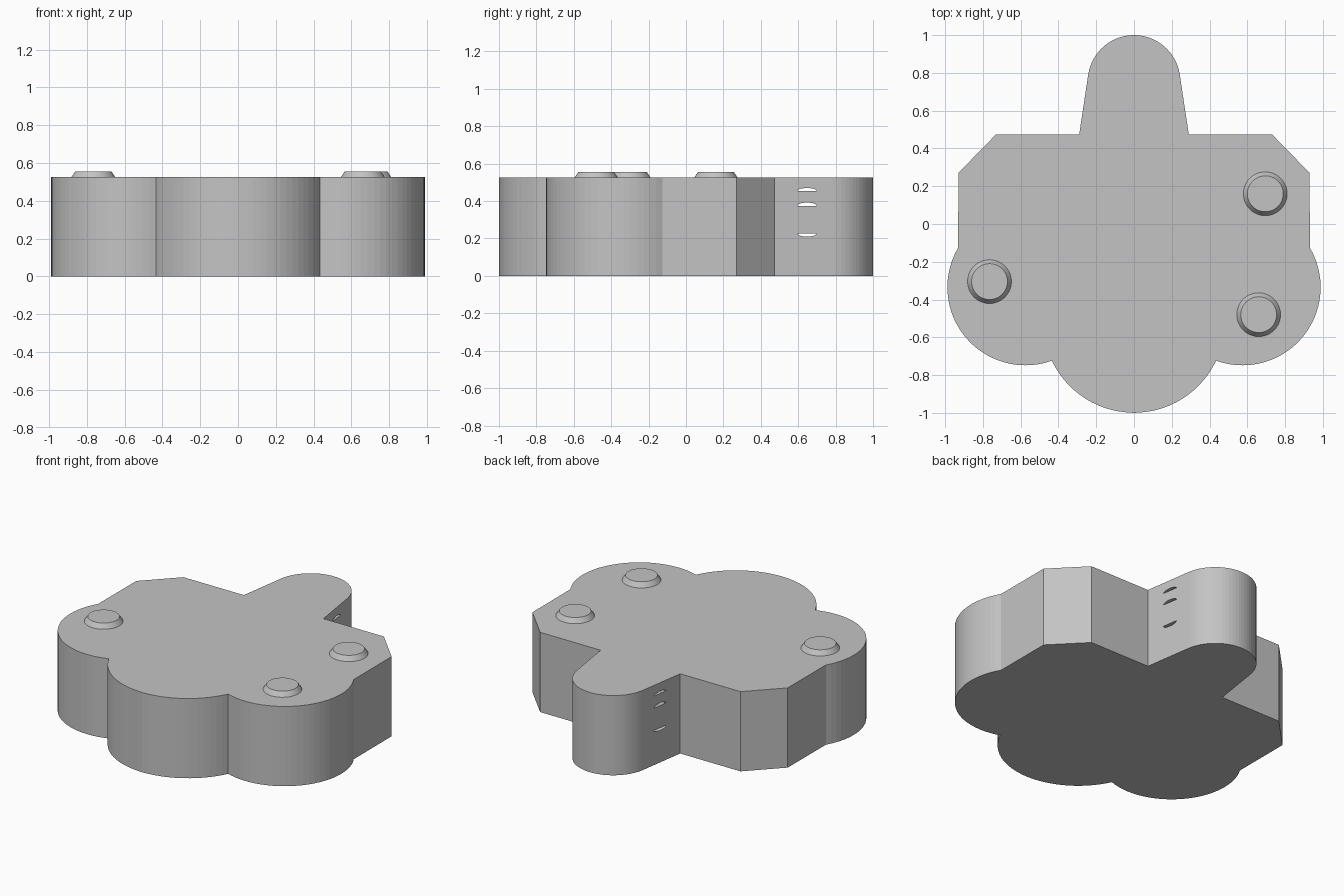
import bpy, bmesh, math

if "Cube" in bpy.data.objects:
    bpy.data.objects.remove(bpy.data.objects["Cube"])

HEIGHT = 0.525
grey = bpy.data.materials.new("plain_grey")
grey.diffuse_color = (0.55, 0.55, 0.55, 1)
grey.use_nodes = True
grey.node_tree.nodes["Principled BSDF"].inputs["Base Color"].default_value = grey.diffuse_color


def arc(cx, cy, r, a0, a1, n):
    """Points on an arc, angles in degrees."""
    return [(cx + r * math.cos(math.radians(a0 + (a1 - a0) * i / n)),
             cy + r * math.sin(math.radians(a0 + (a1 - a0) * i / n))) for i in range(n + 1)]


def finish(name, bm):
    bmesh.ops.recalc_face_normals(bm, faces=bm.faces)
    mesh = bpy.data.meshes.new(name)
    bm.to_mesh(mesh)
    bm.free()
    mesh.materials.append(grey)
    ob = bpy.data.objects.new(name, mesh)
    bpy.context.collection.objects.link(ob)
    return ob


def prism(bm, pts, shift):
    """Closed prism from a 3D outline moved along a vector."""
    face = bm.faces.new([bm.verts.new(p) for p in pts])
    new = bmesh.ops.extrude_face_region(bm, geom=[face])["geom"]
    bmesh.ops.translate(bm, vec=shift, verts=[v for v in new if isinstance(v, bmesh.types.BMVert)])


# Body: right half of the outline from front to back, then mirrored
half = arc(0, -0.518, 0.481, -90, -25.3, 14)
half += arc(0.575, -0.335, 0.413, -109.8, 30.5, 28)[1:]
half += [(0.93, 0.27), (0.73, 0.475), (0.29, 0.475)]
half += arc(0, 0.755, 0.245, 8, 90, 16)
half[0], half[-1] = (0, -1), (0, 1)
outline = half + [(-x, y) for x, y in half[-2:0:-1]]
bm = bmesh.new()
prism(bm, [(x, y, 0) for x, y in outline], (0, 0, HEIGHT))
body = finish("body", bm)

# Crescent slots through the neck: flat edge height, bulge direction
bm = bmesh.new()
for z, bulge in ((0.454, 0.016), (0.374, 0.018), (0.228, -0.018)):
    pts = [(-0.5, 0.647 + 0.052 * math.cos(math.pi * i / 10),
            z + bulge * math.sin(math.pi * i / 10)) for i in range(11)]
    prism(bm, pts, (1, 0, 0))
cutter = finish("slot_cutter", bm)
cutter.hide_render = True
mod = body.modifiers.new("slots", "BOOLEAN")
mod.operation = "DIFFERENCE"
mod.solver = "EXACT"
mod.object = cutter
bpy.context.view_layer.objects.active = body
body.select_set(True)
bpy.ops.object.modifier_apply(modifier=mod.name)
bpy.data.objects.remove(cutter)

# Tapered studs on the top
for i, (x, y) in enumerate(((0.695, 0.16), (0.66, -0.48), (-0.765, -0.305))):
    bm = bmesh.new()
    bmesh.ops.create_cone(bm, cap_ends=True, segments=48, radius1=0.116, radius2=0.095, depth=0.031)
    stud = finish(f"stud_{i + 1}", bm)
    stud.location = (x, y, HEIGHT + 0.0155)
